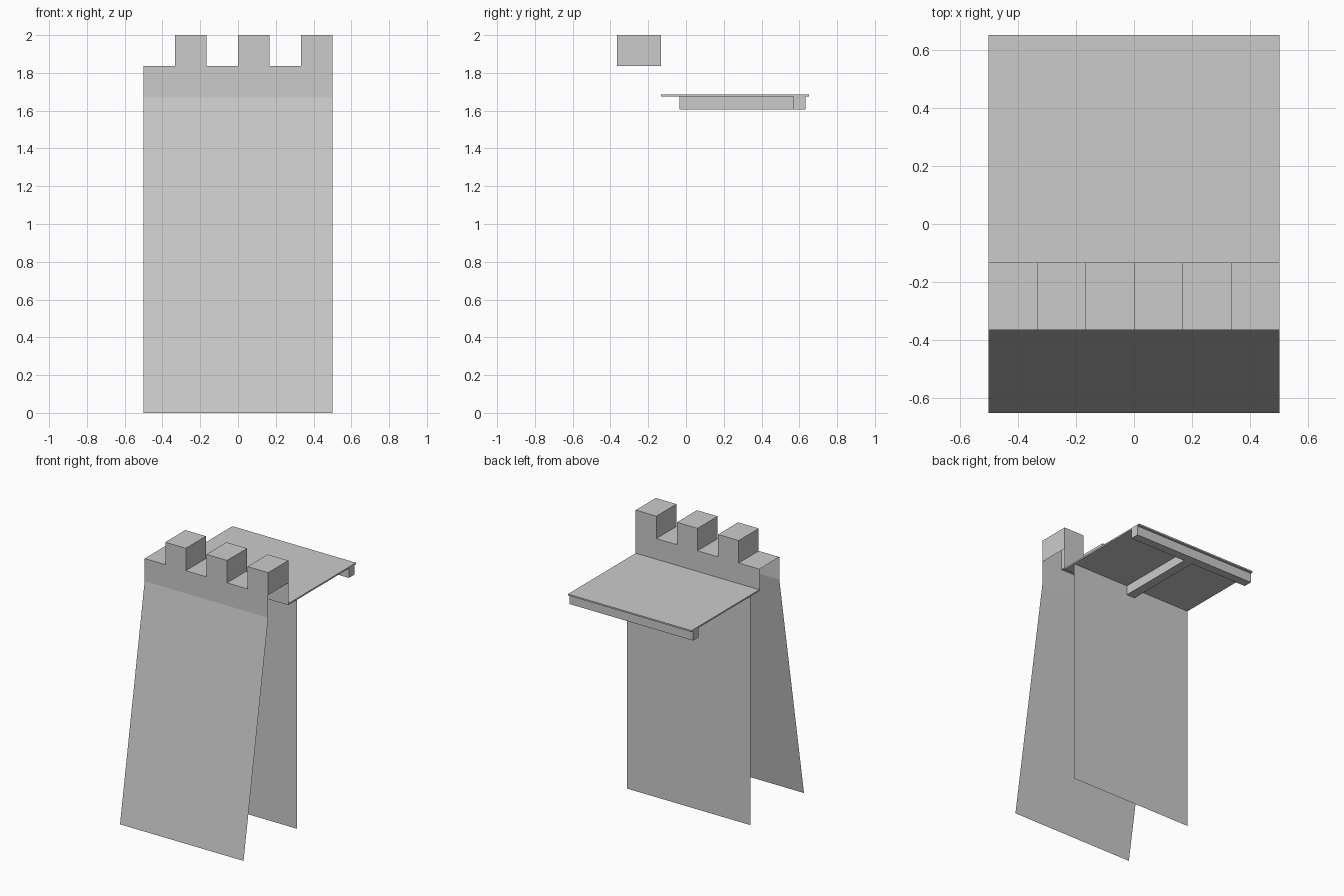
import bpy, bmesh
from mathutils import Vector

if "Cube" in bpy.data.objects:
    bpy.data.objects.remove(bpy.data.objects["Cube"])


def finish(name, bm):
    mesh = bpy.data.meshes.new(name)
    bm.to_mesh(mesh)
    bm.free()
    obj = bpy.data.objects.new(name, mesh)
    bpy.context.collection.objects.link(obj)
    return obj


def sheet(name, profile, columns):
    """Open (y, z) profile swept along x from -0.5 to 0.5."""
    bm = bmesh.new()
    rows = [[bm.verts.new((-0.5 + i / columns, y, z)) for i in range(columns + 1)]
            for y, z in profile]
    grid = [[bm.faces.new((a[i], a[i + 1], b[i + 1], b[i])) for i in range(columns)]
            for a, b in zip(rows, rows[1:])]
    bm.normal_update()
    return bm, grid


def box(name, lo, hi):
    lo, hi = Vector(lo), Vector(hi)
    bm = bmesh.new()
    bmesh.ops.create_cube(bm, size=1)
    bmesh.ops.scale(bm, vec=hi - lo, verts=bm.verts)
    bmesh.ops.translate(bm, vec=(lo + hi) / 2, verts=bm.verts)
    return finish(name, bm)


# Sloped outer wall with parapet, open at both ends
outer = [(-0.65, 0), (-0.365, 1.67), (-0.365, 1.836), (-0.133, 1.836), (-0.133, 1.675)]
bm, grid = sheet("outer_wall", outer, 6)
# Merlons raised from every second column of the parapet top
raised = bmesh.ops.extrude_discrete_faces(bm, faces=grid[2][1::2])["faces"]
for face in raised:
    bmesh.ops.translate(bm, vec=(0, 0, 0.164), verts=face.verts)
finish("outer_wall", bm)

# Single-sheet inner wall, facing the back
bm, grid = sheet("inner_wall", [(-0.034, 1.675), (-0.034, 0)], 1)
finish("inner_wall", bm)

# Walkway and the beams beneath it
box("walkway", (-0.5, -0.133, 1.674), (0.5, 0.65, 1.685))
box("edge_beam", (-0.5, 0.568, 1.605), (0.5, 0.632, 1.674))
box("cross_beam", (-0.034, -0.034, 1.605), (0.034, 0.568, 1.674))
